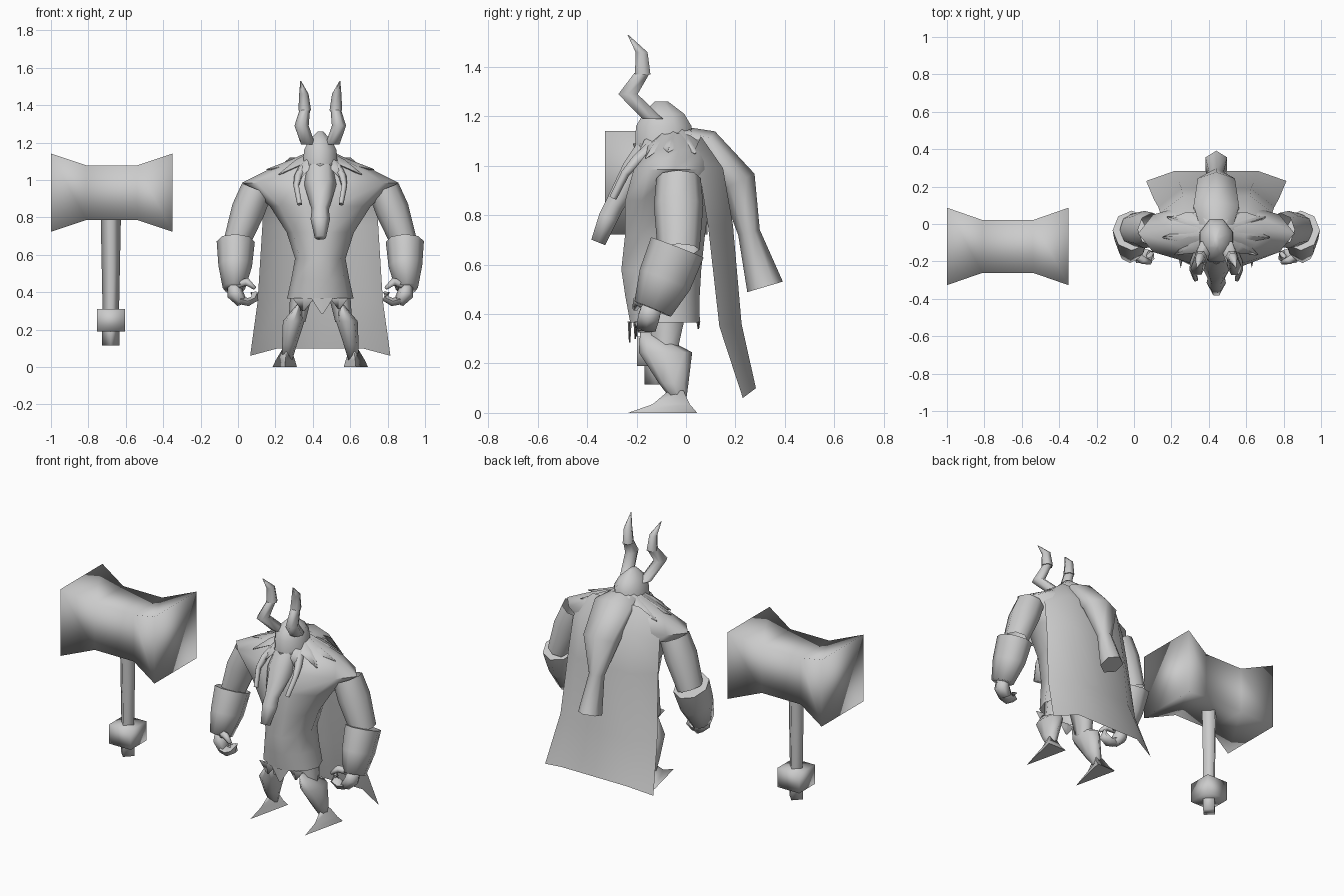
import bpy, math
from mathutils import Vector

grey = bpy.data.materials.new("plain grey")
grey.diffuse_color = (0.6, 0.6, 0.6, 1)
CX = 0.44  # centre line of the warrior


def make(name, verts, faces, angle=85):
    me = bpy.data.meshes.new(name)
    me.from_pydata(verts, [], faces)
    me.validate()
    me.materials.append(grey)
    me.shade_smooth()
    me.set_sharp_from_angle(angle=math.radians(angle))
    ob = bpy.data.objects.new(name, me)
    bpy.context.collection.objects.link(ob)
    return ob


def loft(name, stations, n=6, phase=0.0, flat=False, ref=(1, 0, 0), angle=85, side=1, cx=CX, caps=(1, 1)):
    """Skin rings (x, y, z, half width, half depth); flat keeps rings level."""
    pts = [Vector(s[:3]) for s in stations]
    verts, faces = [], []
    for i, s in enumerate(stations):
        t = (pts[min(i + 1, len(pts) - 1)] - pts[max(i - 1, 0)]).normalized()
        u = Vector(ref)
        if flat:
            v = Vector((0, 1, 0))
        else:
            u = (u - t * u.dot(t)).normalized()
            v = t.cross(u)
        for k in range(n):
            a = phase + 2 * math.pi * k / n
            p = pts[i] + u * (s[3] * math.cos(a)) + v * (s[4] * math.sin(a))
            verts.append((cx + side * p.x, p.y, p.z))
    for i in range(len(stations) - 1):
        for k in range(n):
            j = (k + 1) % n
            faces.append((i * n + k, i * n + j, (i + 1) * n + j, (i + 1) * n + k))
    if caps[0]:
        faces.append(tuple(range(n))[::-1])
    if caps[1]:
        faces.append(tuple(range(len(verts) - n, len(verts))))
    # outward winding: downward flat lofts and mirrored parts reverse it
    up = pts[-1].z > pts[0].z if flat else True
    if up != (side > 0):
        faces = [f[::-1] for f in faces]
    return make(name, verts, faces, angle)


def box_loft(name, stations, **kw):
    r = math.sqrt(2)
    return loft(name, [(x, y, z, a * r, b * r) for x, y, z, a, b in stations],
                4, math.pi / 4, angle=180, cx=0, **kw)


# Hammer: flared square head, diamond shaft, boxy collar and diamond pommel
box_loft("hammer_head", [(-1, -.12, .932, .207, .209), (-.81, -.12, .932, .141, .146),
                         (-.54, -.12, .932, .141, .146), (-.35, -.12, .932, .207, .209)], ref=(0, 1, 0))
loft("hammer_shaft", [(-.68, -.12, .3, .044, .044), (-.68, -.12, .8, .054, .054)], 4,
     flat=True, angle=180, cx=0, caps=(0, 0))
box_loft("hammer_collar", [(-.68, -.12, .19, .075, .078), (-.68, -.12, .31, .075, .078)], flat=True)
loft("hammer_pommel", [(-.68, -.12, .115, .046, .048), (-.68, -.12, .195, .046, .048)], 4,
     flat=True, angle=180, cx=0, caps=(1, 0))

# Torso with tunic, narrow waist and broad shoulders
loft("torso", [(0, -.085, .365, .178, .148), (0, -.095, .47, .155, .158), (0, -.1, .58, .135, .17),
               (0, -.085, .72, .18, .17), (0, -.075, .86, .27, .18), (0, -.05, .985, .418, .17),
               (0, -.03, 1.065, .26, .14), (0, -.04, 1.13, .1, .09)], 10, flat=True, caps=(0, 0))

# Ragged hem points
for x, y, w, z in ((-.09, -.205, .06, .3), (.01, -.228, .06, .285),
                   (.1, -.2, .05, .31), (0, .05, .1, .34)):
    loft("hem_point", [(x, y, z, .006, .003), (x, y, .37, w, .008)], 4, 0, flat=True, caps=(1, 0))

# Cape sheet, bowed outwards at the back
rows = [(1.03, 1.12, .27, .02, .06), (.94, .99, .3, .06, .15), (.75, .76, .31, .09, .19),
        (.35, .36, .335, .135, .225), (.06, .1, .375, .23, .283)]
cols = (-1, -.6, 0, .6, 1)
cv, cf = [], []
for ze, zm, hx, ye, ym in rows:
    for u in cols:
        w = min(1, (1 - abs(u)) / .4)
        cv.append((CX + u * hx, ye + (ym - ye) * w, ze + (zm - ze) * w))
for r in range(len(rows) - 1):
    for c in range(4):
        a = r * 5 + c
        cf.append((a + 1, a + 6, a + 5, a))
make("cape", cv, cf, 180)

# Head, helmet and beard
loft("face", [(0, -.11, 1.0, .08, .08), (0, -.115, 1.09, .085, .1)], 8, 0, flat=True, caps=(0, 0))
loft("helmet", [(0, -.09, 1.085, .1, .125), (0, -.09, 1.16, .094, .122), (0, -.09, 1.21, .068, .09),
                (0, -.1, 1.26, .015, .03)], 8, math.pi / 8, flat=True)
loft("beard", [(0, -.14, 1.07, .08, .07), (0, -.21, .98, .088, .06), (0, -.29, .84, .046, .045),
               (0, -.315, .79, .052, .045), (0, -.355, .69, .03, .035)], 6, caps=(0, 1))

# Long mane down the back
loft("mane", [(0, -.02, 1.11, .1, .05), (0, .08, 1.09, .14, .062), (0, .21, .935, .115, .075),
              (0, .255, .73, .045, .045), (0, .32, .51, .067, .075)], 6, math.pi / 6, caps=(0, 1))

# Parts on both sides
for s in (-1, 1):
    def pair(name, stations, n=6, **kw):
        loft(name, stations, n, side=s, **kw)

    # Bent horn with a flared point
    pair("horn", [(.065, -.135, 1.19, .038, .048), (.1, -.235, 1.29, .038, .045),
                  (.083, -.178, 1.375, .028, .036)], 6, flat=True, caps=(0, 0))
    pair("horn_point", [(.083, -.175, 1.37, .034, .036), (.088, -.18, 1.46, .025, .028),
                        (.105, -.235, 1.53, .002, .002)], 6, flat=True)
    # Braid falling from the cheek
    pair("cheek_braid", [(.08, -.13, 1.08, .03, .03), (.118, -.2, 1.02, .022, .025),
                         (.128, -.245, .97, .016, .018), (.11, -.295, .87, .014, .016)], 5)
    pair("upper_arm", [(.34, -.03, .95, .085, .09), (.385, -.03, .84, .09, .1),
                       (.45, -.03, .66, .07, .085)], 8, caps=(0, 0))
    pair("bracer", [(.452, -.035, .67, .102, .114), (.455, -.085, .54, .09, .11),
                    (.462, -.135, .42, .06, .08)], 8)
    # Hand with curled fingers and thumb
    pair("palm", [(.46, -.135, .44, .035, .045), (.455, -.15, .39, .045, .05),
                  (.42, -.16, .345, .03, .045)])
    pair("fingers", [(.425, -.165, .355, .025, .045), (.385, -.17, .345, .024, .04),
                     (.35, -.17, .365, .022, .035), (.355, -.165, .4, .015, .025)], 5, ref=(0, 0, 1))
    pair("thumb", [(.44, -.16, .44, .025, .025), (.39, -.195, .455, .022, .022),
                   (.35, -.205, .42, .01, .012)], 5, ref=(0, 0, 1))
    # Leg, pointed greave and boot
    pair("thigh", [(.125, -.085, .24, .045, .055), (.1, -.075, .4, .06, .085)], flat=True, caps=(0, 0))
    pair("greave", [(.178, -.022, .03, .026, .02), (.165, -.05, .12, .04, .06),
                    (.142, -.083, .245, .058, .108), (.115, -.165, .335, .008, .02)], 8, flat=True)
    pair("boot", [(.19, -.048, .0, .075, .187), (.187, -.035, .035, .06, .1),
                  (.18, -.03, .09, .03, .04)], 3, phase=-math.pi / 2, flat=True)
    # Fur locks lying over the shoulders and back
    for deg, r, z in ((-62, .25, 1.0), (-35, .27, 1.03), (-8, .29, 1.055), (20, .28, 1.05), (48, .25, 1.03)):
        a = math.radians(deg)
        c, d = math.cos(a), math.sin(a)
        pair("fur_lock", [(.06 * c, -.04 + .06 * d, 1.12, .05, .03),
                          (.15 * c, -.04 + .13 * d, 1.085, .045, .025),
                          (r * c, -.04 + r * .8 * d, z, .003, .003)], 4, ref=(-d, c, 0), caps=(0, 1))
